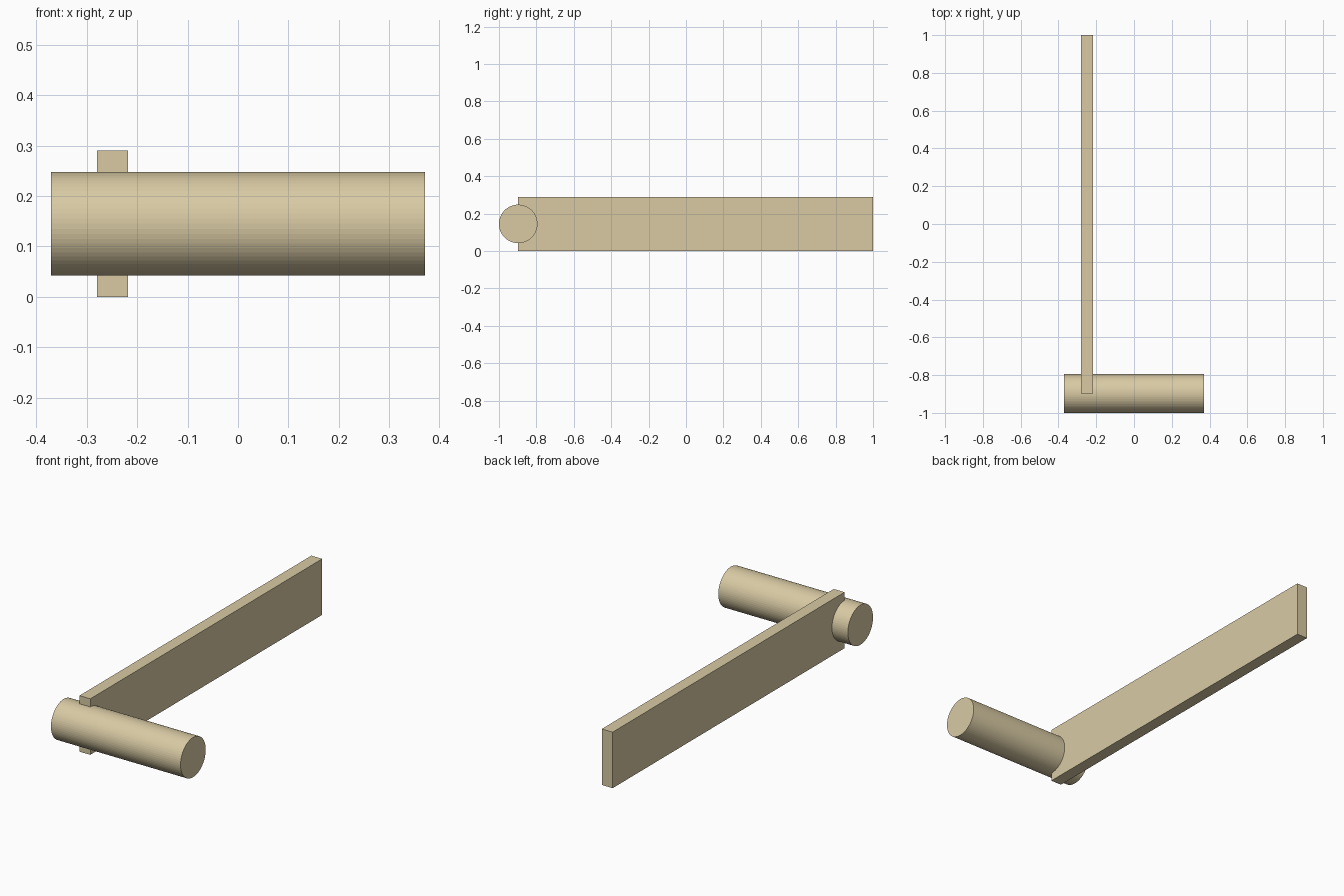
import bpy
import math

if "Cube" in bpy.data.objects:
    bpy.data.objects.remove(bpy.data.objects["Cube"])

tan = bpy.data.materials.new("tan")
tan.diffuse_color = (0.69, 0.59, 0.37, 1.0)
tan.use_nodes = True
tan.node_tree.nodes["Principled BSDF"].inputs["Base Color"].default_value = tan.diffuse_color

RADIUS = 0.103
AXIS_Y = -1 + RADIUS
MID_Z = 0.145

# Crosswise round handle, lying along x
bpy.ops.mesh.primitive_cylinder_add(
    vertices=64, radius=RADIUS, depth=0.742,
    location=(0, AXIS_Y, MID_Z), rotation=(0, math.pi / 2, 0))
handle = bpy.context.object
handle.name = "round_handle"
bpy.ops.object.transform_apply(location=False, rotation=True, scale=True)
handle.data.materials.append(tan)

# Long flat bar, starting on the handle's axis
bpy.ops.mesh.primitive_cube_add(size=1, location=(-0.249, (1 + AXIS_Y) / 2, MID_Z))
bar = bpy.context.object
bar.name = "flat_bar"
bar.scale = (0.062, 1 - AXIS_Y, 2 * MID_Z)
bpy.ops.object.transform_apply(location=False, rotation=False, scale=True)
bar.data.materials.append(tan)
